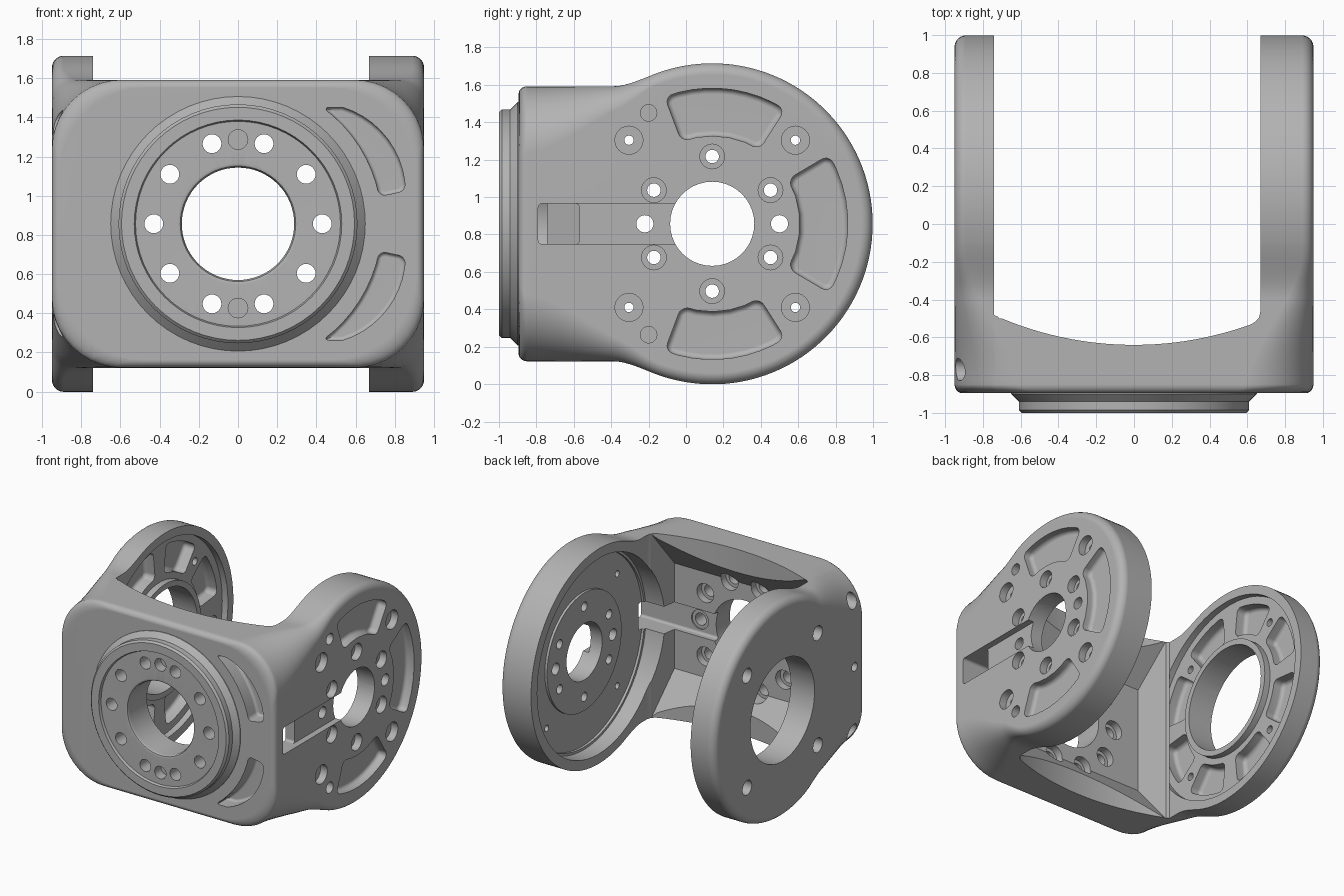
import bpy, bmesh
from math import sin, cos, pi, sqrt, radians

if "Cube" in bpy.data.objects:
    bpy.data.objects.remove(bpy.data.objects["Cube"])

grey = bpy.data.materials.new("machined_grey")
grey.use_nodes = True
grey.diffuse_color = (0.45, 0.45, 0.45, 1)
grey.node_tree.nodes["Principled BSDF"].inputs["Base Color"].default_value = (0.45, 0.45, 0.45, 1)

CZ, CY, R = 0.857, 0.14, 0.858      # arm disc centre and radius
WIDE, BODY = 0.95, 0.735            # half width, half height of the body
SEAM, INNER = -0.74, 0.67           # inner faces of the two arms
HUB, FRONT = (CY, CZ), (0, CZ)


def finish(bm, name):
    bmesh.ops.recalc_face_normals(bm, faces=bm.faces)
    me = bpy.data.meshes.new(name)
    bm.to_mesh(me)
    bm.free()
    ob = bpy.data.objects.new(name, me)
    bpy.context.collection.objects.link(ob)
    return ob


def prism(axis, pts, a, b, rounding=0, floor=0, end=None):
    """Extrude a 2D outline along an axis from a (open end) to b (floor, optionally another outline)."""
    place = {"x": lambda u, v, d: (d, u, v),
             "y": lambda u, v, d: (u, d, v),
             "z": lambda u, v, d: (u, v, d)}[axis]
    k = "xyz".index(axis)
    bm = bmesh.new()
    lo = [bm.verts.new(place(u, v, a)) for u, v in pts]
    hi = [bm.verts.new(place(u, v, b)) for u, v in end or pts]
    bm.faces.new(lo)
    bm.faces.new(hi)
    for i in range(len(pts)):
        j = (i + 1) % len(pts)
        bm.faces.new((lo[i], lo[j], hi[j], hi[i]))
    bmesh.ops.recalc_face_normals(bm, faces=bm.faces)
    if rounding:
        es = [e for e in bm.edges if abs(e.verts[0].co[k] - e.verts[1].co[k]) > 1e-4
              and e.calc_face_angle(0) > 0.6]
        bmesh.ops.bevel(bm, geom=es, offset=rounding, segments=5, profile=0.5, affect="EDGES")
    if floor:
        es = [e for e in bm.edges if all(abs(v.co[k] - b) < 1e-4 for v in e.verts)]
        bmesh.ops.bevel(bm, geom=es, offset=floor, segments=3, profile=0.5, affect="EDGES")
    return finish(bm, "cutter")


def arc(c, r, a0, a1, n):
    return [(c[0] + r * cos(radians(a0 + (a1 - a0) * i / n)),
             c[1] + r * sin(radians(a0 + (a1 - a0) * i / n))) for i in range(n + 1)]


def cyl(axis, c, r, a, b, n=32):
    return prism(axis, arc(c, r, 0, 360, n)[:-1], a, b)


def sector(c, r0, r1, mid, half, a, b, rounding, floor):
    pts = arc(c, r0, mid - half, mid + half, 5) + arc(c, r1, mid + half, mid - half, 9)
    return prism("x", pts, a, b, rounding, floor)


def rect(u0, u1, v0, v1):
    return [(u0, v0), (u1, v0), (u1, v1), (u0, v1)]


def boolean(ob, cutter, op="DIFFERENCE"):
    cutter.hide_render = True
    m = ob.modifiers.new("cut", "BOOLEAN")
    m.operation, m.object, m.solver = op, cutter, "MANIFOLD"
    bpy.context.view_layer.objects.active = ob
    bpy.ops.object.modifier_apply(modifier=m.name)
    bpy.data.objects.remove(cutter)


def revolve(profile, name, n=64):
    """Spin (radius, y) points round the front axis."""
    bm = bmesh.new()
    rings = [[bm.verts.new((r * cos(2 * pi * i / n), y, CZ + r * sin(2 * pi * i / n)))
              for i in range(n)] for r, y in profile]
    for p, q in zip(rings, rings[1:] + rings[:1]):
        for i in range(n):
            j = (i + 1) % n
            bm.faces.new((p[i], p[j], q[j], q[i]))
    return finish(bm, name)


def half_height(y, inset):
    """Body height smoothly merged with the disc outline."""
    a = BODY - inset
    b = sqrt(max((R - inset) ** 2 - (y - CY) ** 2, 0))
    k = 0.06
    return max(a, b) + max(k - abs(a - b), 0) ** 2 / (4 * k)


def hull(name):
    """Rounded outer shape lofted from front to back; corners are softest at the front."""
    stations = []                                     # (y or None, angle, shrink)
    for i in range(7):
        t = i / 6 * pi / 2
        stations.append((-0.895 + 0.045 * (1 - cos(t)), 0, 0.04 * (1 - sin(t))))
    stations += [(-0.85 + 0.735 * i / 24, 0, 0) for i in range(1, 25)]
    t0 = -0.28
    stations += [(None, t0 + (pi / 2 - t0) * i / 36, 0) for i in range(37)]
    bm = bmesh.new()
    rings = []
    for y, t, s in stations:
        f = 1 if y is None else min(1, (y + 0.895) / 0.75)
        rho = 0.36 + (0.06 - 0.36) * f * f * (3 - 2 * f) + 2 * s
        ring = []
        for sx, sz, out in ((1, 1, 0), (-1, 1, 1), (-1, -1, 0), (1, -1, 1)):
            for i in range(11):
                phi = (i if out else 10 - i) / 10 * pi / 2
                inset = rho * (1 - cos(phi))
                x = WIDE - s - rho + rho * sin(phi)
                if y is None:
                    yy, h = CY + (R - inset) * sin(t), (R - inset) * cos(t)
                else:
                    yy, h = y, half_height(y, inset) - s
                ring.append(bm.verts.new((sx * x, yy, CZ + sz * h)))
        rings.append(ring)
    n = len(rings[0])
    for p, q in zip(rings, rings[1:]):
        for i in range(n):
            j = (i + 1) % n
            bm.faces.new((p[i], p[j], q[j], q[i]))
    bm.faces.new(rings[0])
    bmesh.ops.remove_doubles(bm, verts=bm.verts, dist=1e-5)
    return finish(bm, name)


# Main frame: front wall and left arm
frame = hull("main_frame")
boolean(frame, prism("x", rect(-1, 3, -1, 3), -2, SEAM))
wall = [(x, -0.64 + 1.82 - sqrt(1.82 ** 2 - x * x)) for x in
        [-0.8 + 1.42 * i / 28 for i in range(29)]]
wall += [(0.645, -0.515), (0.662, -0.495), (INNER, -0.46), (INNER, 1.5), (-0.8, 1.5)]
boolean(frame, prism("z", wall, -1, 3))

# Tapered hollow behind the front wall
boolean(frame, prism("y", rect(-0.72, 0.66, CZ - 0.76, CZ + 0.76), -0.48, -0.74, 0, 0,
                     rect(-0.66, 0.62, CZ - 0.42, CZ + 0.42)))

# Round front flange with a raised rim
boolean(frame, revolve([(0.2, -0.8), (0.65, -0.8), (0.65, -0.9), (0.61, -0.94), (0.61, -0.985),
                        (0.595, -1), (0.53, -1), (0.523, -0.98), (0.2, -0.98)], "flange"), "UNION")
boolean(frame, revolve([(0.01, -1.1), (0.31, -1.1), (0.31, -0.98), (0.295, -0.975), (0.287, -0.96),
                        (0.287, -0.4), (0.01, -0.4)], "bore"))
boolean(frame, cyl("y", FRONT, 0.1, -1.2, -0.3))
for p in arc(FRONT, 0.43, 0, 360, 10)[:-1]:
    boolean(frame, cyl("y", p, 0.048, -1.1, -0.4, 24))
    boolean(frame, cyl("y", p, 0.075, -0.80, -0.4, 24))
for s in (-1, 1):
    boolean(frame, cyl("y", (0, CZ + s * 0.43), 0.05, -1.1, -0.9, 24))
    # Crescent pocket beside the flange
    crescent = arc((0, 0), 0.735, 11, 54, 8) + arc((0.4, 0.16), 0.455, 73, 1, 10)
    boolean(frame, prism("y", [(x, CZ + s * z) for x, z in crescent], -1.1, -0.78, 0.035, 0.02))

# Recessed inner face of the left arm
boolean(frame, cyl("x", HUB, 0.78, 0.6, 0.80, 64))
ring_cut = cyl("x", HUB, 0.76, 0.7, 0.82, 64)
boolean(ring_cut, cyl("x", HUB, 0.47, 0.5, 1, 48))
boolean(frame, ring_cut)

# Cable slot and shallow channel
boolean(frame, prism("x", rect(-0.79, -0.57, CZ - 0.108, CZ + 0.108), 0.1, 1.1, 0.02))
boolean(frame, prism("x", rect(-0.66, 0.0, CZ - 0.108, CZ + 0.108), 1.1, 0.90))

# Left arm holes and pockets
boolean(frame, cyl("x", HUB, 0.225, 0.5, 1.1, 40))
for i, p in enumerate(arc(HUB, 0.36, 0, 360, 12)[:-1]):
    if i in (0, 6):
        boolean(frame, cyl("x", p, 0.046, 0.5, 1.1, 24))
    elif i % 2:
        boolean(frame, cyl("x", p, 0.036, 0.5, 1.1, 24))
        boolean(frame, cyl("x", p, 0.066, 0.89, 1.1, 24))
CORNERS = [(CY + sy * 0.445, CZ + sz * 0.447) for sy in (-1, 1) for sz in (-1, 1)]
for p in CORNERS:
    boolean(frame, cyl("x", p, 0.025, 0.5, 1.1, 16))
    boolean(frame, cyl("x", p, 0.075, 0.89, 1.1, 24))
for s in (-1, 1):
    boolean(frame, cyl("x", (-0.2, CZ + s * 0.593), 0.044, 0.87, 1.1, 24))
for mid, half in ((0, 30.5), (84, 26.5), (-84, 26.5)):
    boolean(frame, sector(HUB, 0.47, 0.725, mid, half, 1.1, 0.88, 0.045, 0.03))

# Right arm: bolted side plate
plate = hull("side_plate")
boolean(plate, prism("x", rect(-1, 3, -1, 3), 2, SEAM))
boolean(plate, cyl("x", HUB, 0.405, -1.2, -0.5, 64))
ring_cut = cyl("x", HUB, 0.79, -0.6, -0.79, 64)
boolean(ring_cut, cyl("x", HUB, 0.45, -1, 0, 64))
boolean(plate, ring_cut)
for i in range(8):
    boolean(plate, sector(HUB, 0.5, 0.73, 22.5 + 45 * i, 16, -0.6, -0.88, 0.04, 0.03))
for p in CORNERS:
    boolean(plate, cyl("x", p, 0.03, -1.2, -0.5, 20))
    boolean(plate, cyl("x", p, 0.058, -1.2, -0.86, 24))
for s in (-1, 0, 1):
    boolean(plate, cyl("x", (-0.77, CZ + s * 0.52), 0.06 if s else 0.035, -1.2, -0.82, 24))

# Material and shading
for ob in (frame, plate):
    ob.data.materials.clear()
    ob.data.materials.append(grey)
    bpy.ops.object.select_all(action="DESELECT")
    ob.select_set(True)
    bpy.context.view_layer.objects.active = ob
    bpy.ops.object.shade_smooth_by_angle(angle=radians(32))
    wn = ob.modifiers.new("clean_normals", "WEIGHTED_NORMAL")
    wn.keep_sharp = True
